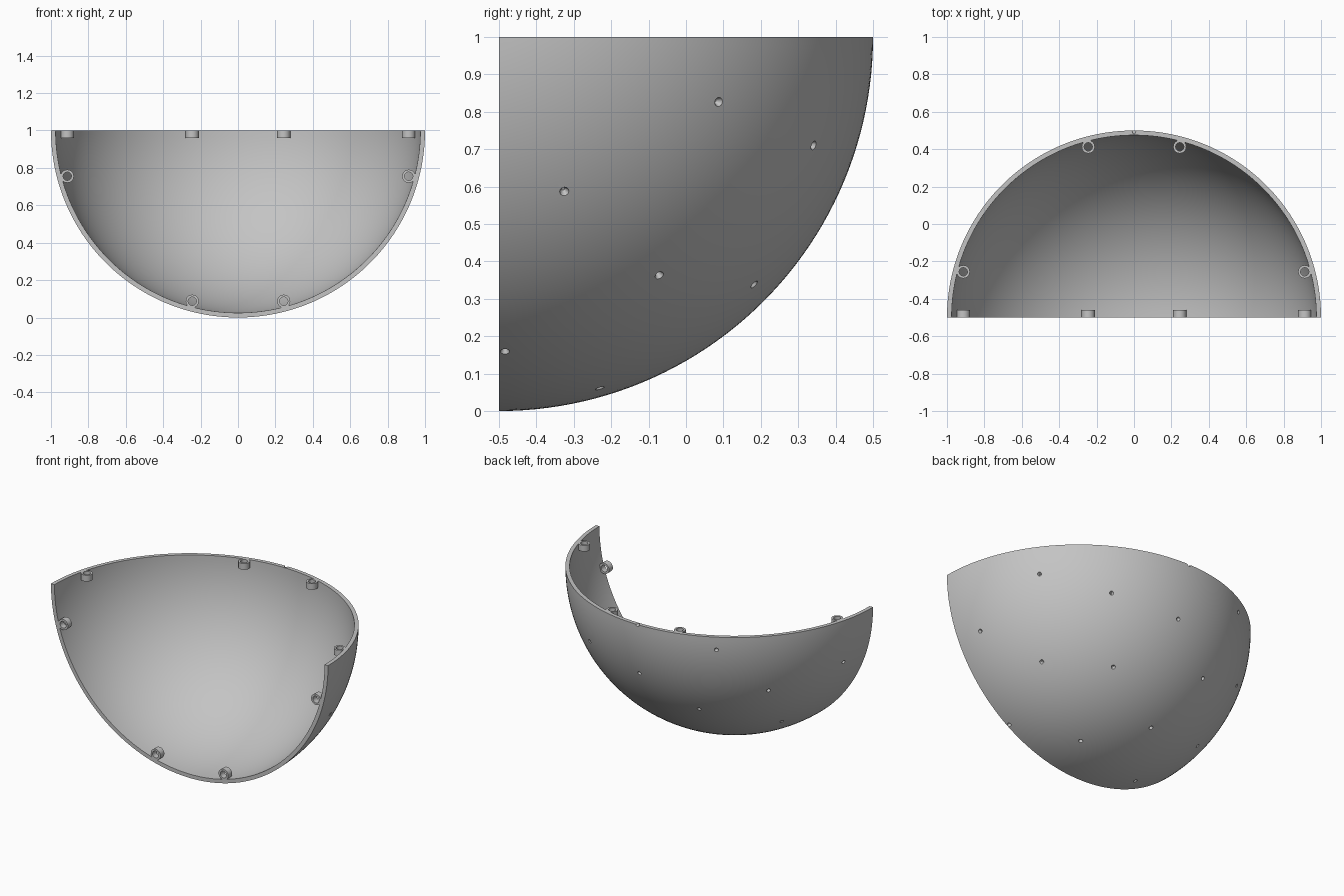
import bpy, bmesh, math
from mathutils import Matrix, Vector

if "Cube" in bpy.data.objects:
    bpy.data.objects.remove(bpy.data.objects["Cube"], do_unlink=True)

CENTRE = Vector((0, -0.5, 1))
OUTER, INNER = 1.0, 0.975
ARC, SWEEP = 96, 48

grey = bpy.data.materials.new("plain_grey")
grey.use_nodes = True
grey.diffuse_color = (0.55, 0.55, 0.55, 1)
grey.node_tree.nodes["Principled BSDF"].inputs["Base Color"].default_value = grey.diffuse_color


def make_object(name, bm):
    mesh = bpy.data.meshes.new(name)
    bmesh.ops.recalc_face_normals(bm, faces=bm.faces)
    bm.to_mesh(mesh)
    bm.free()
    mesh.materials.append(grey)
    obj = bpy.data.objects.new(name, mesh)
    obj.location = CENTRE
    bpy.context.collection.objects.link(obj)
    return obj


def add_cone(bm, centre, axis, r_start, r_end, depth, sides=32):
    turn = Vector(axis).to_track_quat('Z', 'Y').to_matrix().to_4x4()
    bmesh.ops.create_cone(bm, cap_ends=True, segments=sides, radius1=r_start,
                          radius2=r_end, depth=depth,
                          matrix=Matrix.Translation(centre) @ turn)


def combine(target, tool, operation):
    mod = target.modifiers.new(operation, 'BOOLEAN')
    mod.operation, mod.object, mod.solver = operation, tool, 'EXACT'
    bpy.context.view_layer.objects.active = target
    bpy.ops.object.modifier_apply(modifier=mod.name)
    bpy.data.objects.remove(tool, do_unlink=True)


# Quarter-sphere shell: two skins joined by flat rims
bm = bmesh.new()


def skin(radius):
    rows = []
    for i in range(ARC + 1):
        u = math.pi * i / ARC
        row = []
        for j in range(SWEEP + 1):
            v = math.pi / 2 * j / SWEEP
            row.append(bm.verts.new((radius * math.cos(u),
                                     radius * math.sin(u) * math.cos(v),
                                     -radius * math.sin(u) * math.sin(v))))
        rows.append(row)
    for a, b in zip(rows, rows[1:]):
        for j in range(SWEEP):
            bm.faces.new((a[j], b[j], b[j + 1], a[j + 1]))
    return rows


outside, inside = skin(OUTER), skin(INNER)
for i in range(ARC):
    for j in (0, SWEEP):
        bm.faces.new((outside[i][j], outside[i + 1][j], inside[i + 1][j], inside[i][j]))
bmesh.ops.remove_doubles(bm, verts=bm.verts, dist=1e-5)
shell = make_object("quarter_dome_shell", bm)

# Screw bosses along both rims, with bores through them
bosses, bores = bmesh.new(), bmesh.new()
for degrees in (15, 75, 105, 165):
    a = math.radians(degrees)
    x, h = 0.945 * math.cos(a), 0.945 * math.sin(a)
    for spot, axis in ((Vector((x, h, -0.02)), (0, 0, 1)),
                       (Vector((x, 0.02, -h)), (0, 1, 0))):
        add_cone(bosses, spot, axis, 0.035, 0.035, 0.04)
        add_cone(bores, spot, axis, 0.022, 0.022, 0.06)

# Small tapered dimples spread evenly in a golden-angle spiral about y
golden = math.pi * (3 - math.sqrt(5))
for i in range(32):
    y = 1 - 2 * i / 63
    r = math.sqrt(1 - y * y)
    n = Vector((r * math.cos(i * golden), y, r * math.sin(i * golden)))
    if n.z <= 0:
        add_cone(bores, n * 0.9925, n, 0.004, 0.014, 0.021, 16)

combine(shell, make_object("boss_tool", bosses), 'UNION')
combine(shell, make_object("bore_tool", bores), 'DIFFERENCE')

# Smooth dome, crisp rims
bpy.ops.object.select_all(action='DESELECT')
shell.select_set(True)
bpy.context.view_layer.objects.active = shell
bpy.ops.object.shade_smooth_by_angle(angle=math.radians(30))
